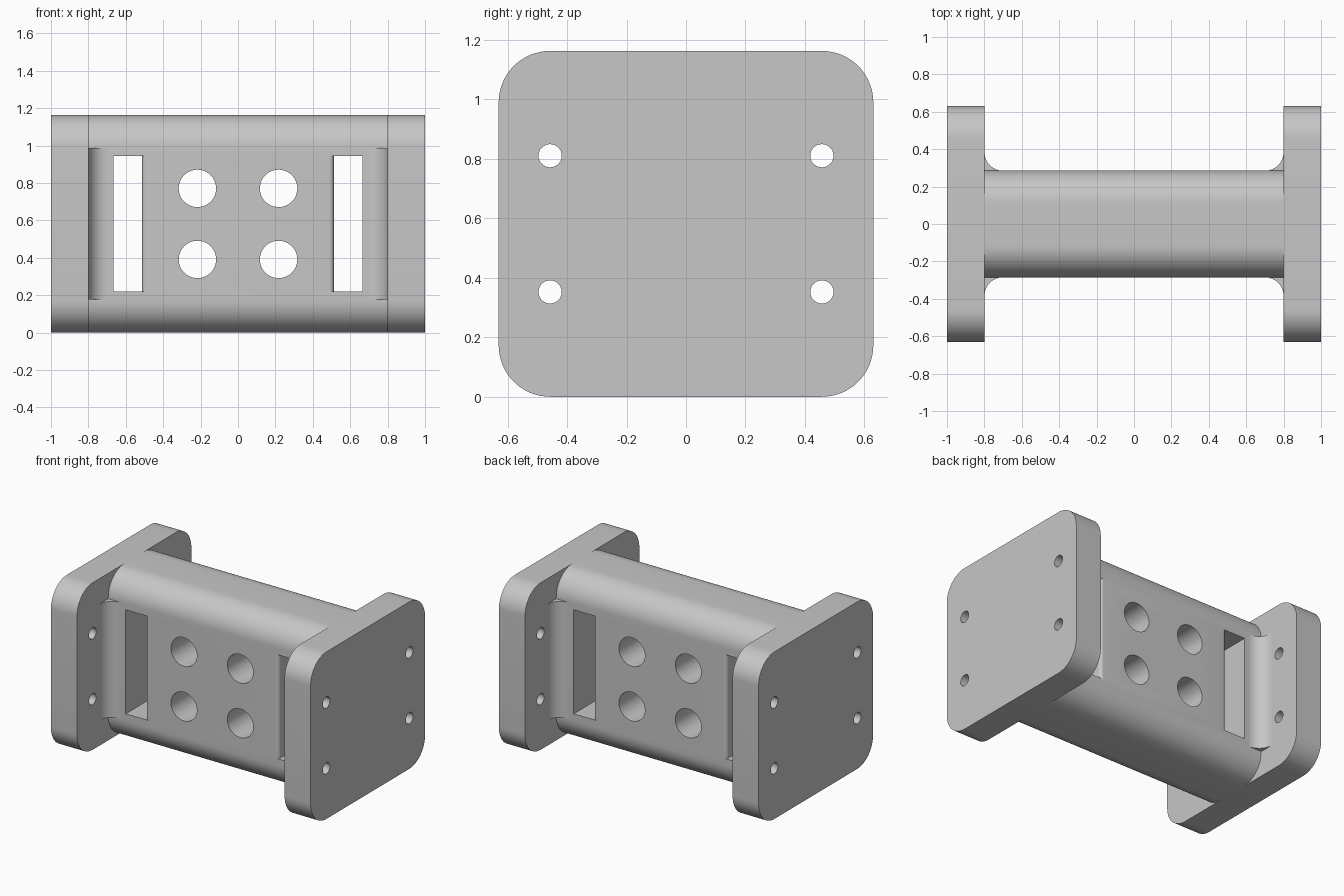
import bpy
import bmesh
from math import sin, cos, pi, radians
from mathutils import Vector

cube = bpy.data.objects.get("Cube")
if cube:
    bpy.data.objects.remove(cube, do_unlink=True)

LENGTH, HEIGHT, PLATE_DEPTH = 2.0, 1.163, 1.26
PLATE_IN = 0.8           # inner face of the end plates
BODY_Y = 0.285           # half depth of the body
CORNER = 0.173
MID = HEIGHT / 2

grey = bpy.data.materials.new("plain grey")
grey.use_nodes = True
grey.diffuse_color = (0.57, 0.57, 0.57, 1)
grey.node_tree.nodes["Principled BSDF"].inputs["Base Color"].default_value = grey.diffuse_color


def arc(cx, cy, r, start, end, steps):
    angles = [radians(start + (end - start) * i / steps) for i in range(steps + 1)]
    return [(cx + r * cos(a), cy + r * sin(a)) for a in angles]


def rounded_rect(width, height, r):
    pts = []
    for k, (sx, sy) in enumerate([(1, 1), (-1, 1), (-1, -1), (1, -1)]):
        pts += arc(sx * (width / 2 - r), sy * (height / 2 - r), r, 90 * k, 90 * k + 90, 16)
    return pts


def prism(name, outline, axis, low, high):
    """Extrude a 2D outline along an axis; outline holds the other two axes in order."""
    bm = bmesh.new()
    place = {"x": lambda a, b: (low, a, b),
             "y": lambda a, b: (a, low, b),
             "z": lambda a, b: (a, b, low)}[axis]
    face = bm.faces.new([bm.verts.new(place(a, b)) for a, b in outline])
    shift = Vector([(high - low) * (axis == c) for c in "xyz"])
    new = bmesh.ops.extrude_face_region(bm, geom=[face])["geom"]
    bmesh.ops.translate(bm, vec=shift, verts=[v for v in new if isinstance(v, bmesh.types.BMVert)])
    bmesh.ops.recalc_face_normals(bm, faces=bm.faces)
    mesh = bpy.data.meshes.new(name)
    bm.to_mesh(mesh)
    bm.free()
    mesh.materials.append(grey)
    obj = bpy.data.objects.new(name, mesh)
    bpy.context.collection.objects.link(obj)
    return obj


def activate(obj):
    bpy.ops.object.select_all(action="DESELECT")
    obj.select_set(True)
    bpy.context.view_layer.objects.active = obj


def finish(obj, cutters=()):
    """Cut the openings, then smooth the curved faces."""
    activate(obj)
    for cutter in cutters:
        mod = obj.modifiers.new("cut", "BOOLEAN")
        mod.operation, mod.solver, mod.object = "DIFFERENCE", "EXACT", cutter
        bpy.ops.object.modifier_apply(modifier=mod.name)
        bpy.data.objects.remove(cutter, do_unlink=True)
    bpy.ops.object.shade_smooth_by_angle(angle=radians(30))


def lifted(outline):
    return [(a, b + MID) for a, b in outline]


# Central body with four round holes and two strap slots
body = prism("body", lifted(rounded_rect(2 * BODY_Y, HEIGHT, CORNER)), "x", -PLATE_IN, PLATE_IN)
cutters = []
for sx in (-1, 1):
    for sz in (-1, 1):
        circle = arc(sx * 0.217, MID + sz * 0.19, 0.1, 0, 360, 48)[:-1]
        cutters.append(prism("hole_cutter", circle, "y", -0.5, 0.5))
    # Slot section with a rounded lip on the inner side
    r = 0.025
    lip = arc(0.513 - r, BODY_Y - r, r, 0, 90, 8)
    half = lip + [(0.513 - r, 0.4), (0.665, 0.4)]
    section = half + [(x, -y) for x, y in reversed(half)]
    cutters.append(prism("slot_cutter", [(sx * x, y) for x, y in section], "z", 0.221, 0.945))
finish(body, cutters)

# End plates with four bolt holes each
for side, sx in (("left", 1), ("right", -1)):
    low, high = sorted((sx * PLATE_IN, sx * LENGTH / 2))
    plate = prism(side + "_end_plate", lifted(rounded_rect(PLATE_DEPTH, HEIGHT, CORNER)), "x", low, high)
    bolts = []
    for sy in (-1, 1):
        for sz in (-1, 1):
            circle = arc(sy * 0.457, MID + sz * 0.229, 0.039, 0, 360, 32)[:-1]
            bolts.append(prism("bolt_cutter", circle, "x", low - 0.1, high + 0.1))
    finish(plate, bolts)

    # Concave fillets joining the body to the plate
    for end, sy in (("front", -1), ("back", 1)):
        r = 0.1
        curve = arc(PLATE_IN - r, BODY_Y + r, r, -90, 0, 14)
        section = curve + [(PLATE_IN + 0.01, BODY_Y + r), (PLATE_IN + 0.01, BODY_Y - 0.01),
                           (PLATE_IN - r, BODY_Y - 0.01)]
        finish(prism(f"{side}_{end}_fillet", [(sx * x, sy * y) for x, y in section],
                     "z", 0.177, HEIGHT - 0.177))
